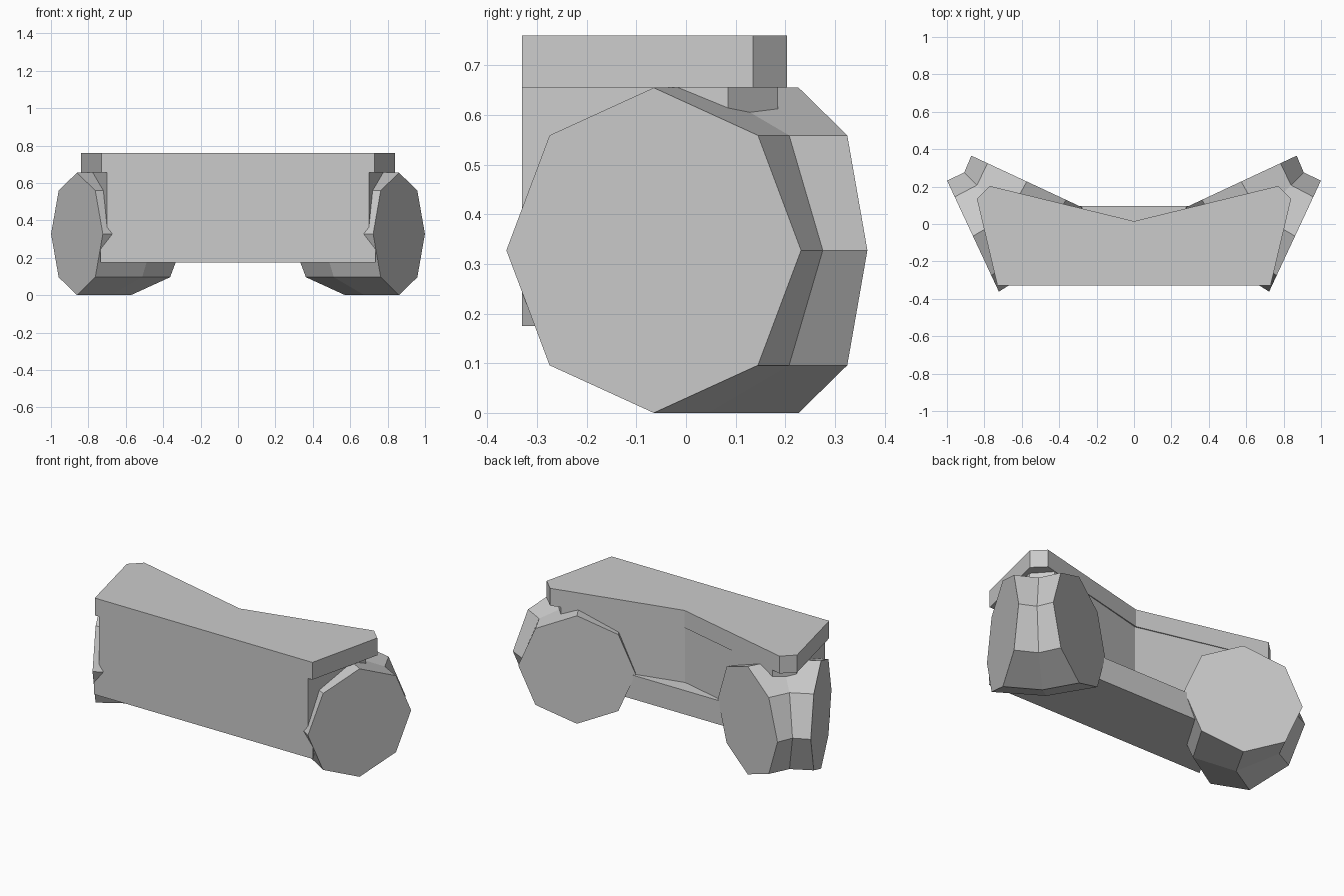
import bpy, bmesh
from math import cos, sin, pi, radians

if "Cube" in bpy.data.objects:
    bpy.data.objects.remove(bpy.data.objects["Cube"])


def make_object(name, bm):
    bmesh.ops.recalc_face_normals(bm, faces=bm.faces)
    mesh = bpy.data.meshes.new(name)
    bm.to_mesh(mesh)
    bm.free()
    ob = bpy.data.objects.new(name, mesh)
    bpy.context.collection.objects.link(ob)
    return ob


def slab(name, half, z0, z1):
    """Extrude a plan outline, given for x >= 0 and mirrored, from z0 to z1."""
    outline = half + [(-x, y) for x, y in reversed(half) if x > 0]
    bm = bmesh.new()
    face = bm.faces.new([bm.verts.new((x, y, z0)) for x, y in outline])
    ext = bmesh.ops.extrude_face_region(bm, geom=[face])
    top = [v for v in ext["geom"] if isinstance(v, bmesh.types.BMVert)]
    bmesh.ops.translate(bm, verts=top, vec=(0, 0, z1 - z0))
    return make_object(name, bm)


def wedge_wheel(name, side):
    """Octagon swept through three stations that turn from 65 to 25 degrees."""
    r, n = 0.3275, 8
    stations = [(0.861, -0.065, 65), (0.676, 0.044, 45), (0.573, 0.227, 25)]
    bm = bmesh.new()
    rings = []
    for cx, cy, deg in stations:
        a = radians(deg)
        ring = []
        for i in range(n):
            t = 2 * pi * i / n
            d = r * cos(t)
            ring.append(bm.verts.new((side * (cx + d * cos(a)),
                                      cy + d * sin(a), r + r * sin(t))))
        rings.append(ring)
    for a, b in zip(rings, rings[1:]):
        for i in range(n):
            j = (i + 1) % n
            bm.faces.new((a[i], a[j], b[j], b[i]))
    bm.faces.new(rings[0])
    bm.faces.new(rings[-1])
    return make_object(name, bm)


# Chevron-backed top plate
slab("top_plate", [(0.73, -0.33), (0.84, 0.135), (0.77, 0.203), (0, 0.015)],
     0.655, 0.76)
# Slightly inset body under the plate
slab("body", [(0.70, -0.33), (0.80, 0.085), (0.71, 0.185), (0, 0.008)],
     0.30, 0.655)
# Lower slab, narrowing towards the back
slab("lower_slab", [(0.735, -0.33), (0.48, 0.095)], 0.175, 0.32)
# Octagonal wedge wheels
wedge_wheel("right_wheel", 1)
wedge_wheel("left_wheel", -1)
